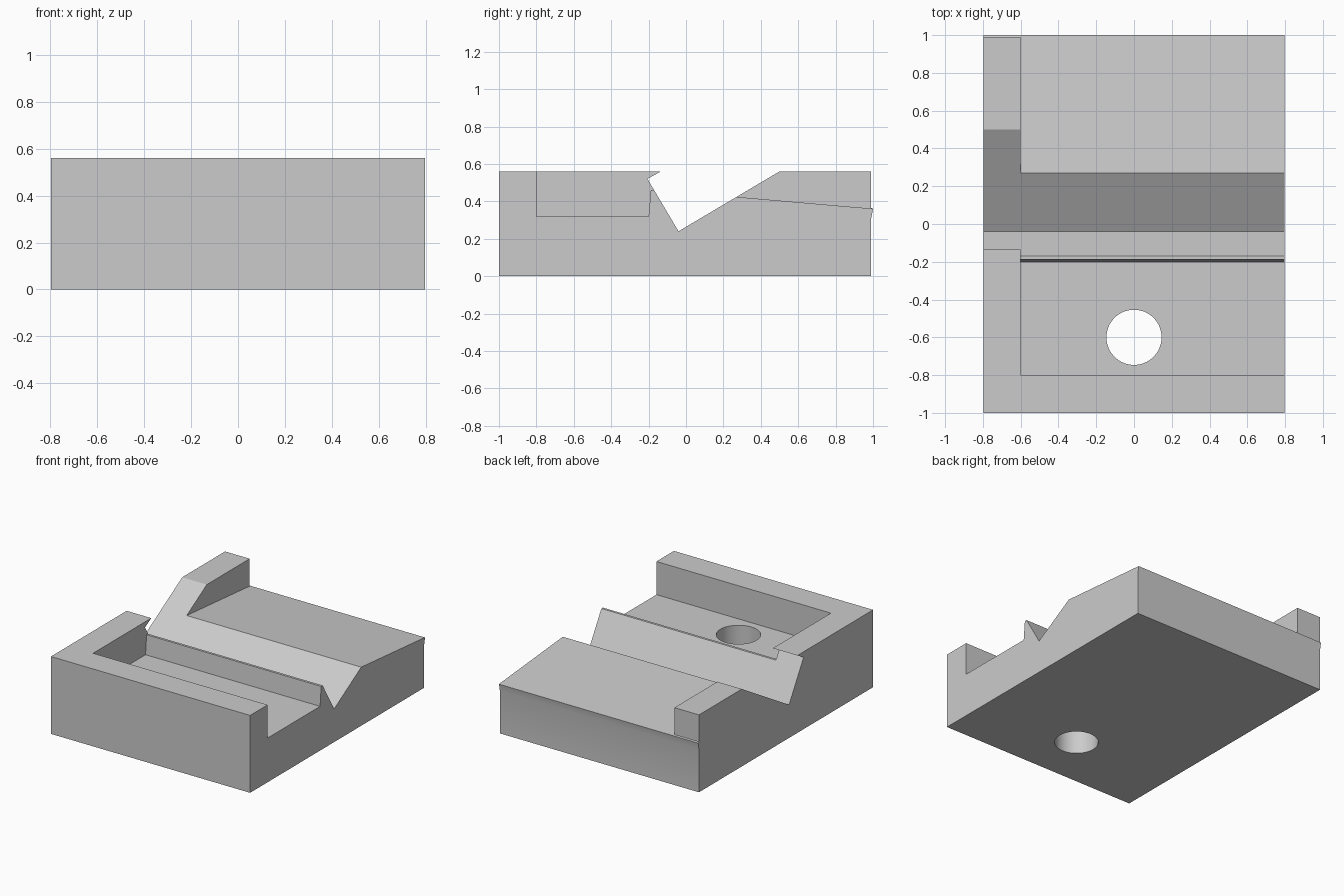
import bpy, bmesh, math

if "Cube" in bpy.data.objects:
    bpy.data.objects.remove(bpy.data.objects["Cube"], do_unlink=True)

HALF_W = 0.797
WALL_X = -0.6

grey = bpy.data.materials.new("light grey")
grey.use_nodes = True
grey.diffuse_color = (0.6, 0.6, 0.6, 1)
grey.node_tree.nodes["Principled BSDF"].inputs["Base Color"].default_value = grey.diffuse_color


def prism(name, profile, x0, x1):
    """Extrude a (y, z) profile along x."""
    bm = bmesh.new()
    face = bm.faces.new([bm.verts.new((x0, y, z)) for y, z in profile])
    ext = bmesh.ops.extrude_face_region(bm, geom=[face])
    moved = [v for v in ext["geom"] if isinstance(v, bmesh.types.BMVert)]
    bmesh.ops.translate(bm, vec=(x1 - x0, 0, 0), verts=moved)
    bmesh.ops.recalc_face_normals(bm, faces=bm.faces)
    mesh = bpy.data.meshes.new(name)
    bm.to_mesh(mesh)
    bm.free()
    obj = bpy.data.objects.new(name, mesh)
    bpy.context.collection.objects.link(obj)
    mesh.materials.append(grey)
    return obj


def cut(target, cutter):
    bpy.ops.object.select_all(action='DESELECT')
    target.select_set(True)
    bpy.context.view_layer.objects.active = target
    mod = target.modifiers.new("cut", 'BOOLEAN')
    mod.operation = 'DIFFERENCE'
    mod.solver = 'EXACT'
    mod.object = cutter
    bpy.ops.object.modifier_apply(modifier=mod.name)
    bpy.data.objects.remove(cutter, do_unlink=True)


# Block with the V groove, overhanging notch and small rear lip
block = prism("grooved_block", [
    (-1, 0), (0.99, 0), (0.99, 0.31), (1, 0.36), (0.99, 0.365), (0.99, 0.56),
    (0.5, 0.56), (-0.04, 0.24), (-0.206, 0.52), (-0.135, 0.56), (-1, 0.56),
], -HALF_W, HALF_W)

# Front pocket, leaving a low ridge beside the groove
cut(block, prism("pocket_cutter", [
    (-0.8, 0.32), (-0.2, 0.32), (-0.188, 0.46), (-0.08, 0.46), (-0.08, 0.7), (-0.8, 0.7),
], WALL_X, 1))

# Gently sloping rear deck
cut(block, prism("deck_cutter", [
    (0.2, 0.43), (1.1, 0.352), (1.1, 0.7), (0.2, 0.7),
], WALL_X, 1))

# Round hole through the pocket floor
bpy.ops.mesh.primitive_cylinder_add(vertices=64, radius=0.146, depth=1, location=(0, -0.6, 0.2))
cut(block, bpy.context.object)

bpy.ops.object.select_all(action='DESELECT')
block.select_set(True)
bpy.context.view_layer.objects.active = block
bpy.ops.object.shade_smooth_by_angle(angle=math.radians(20))
